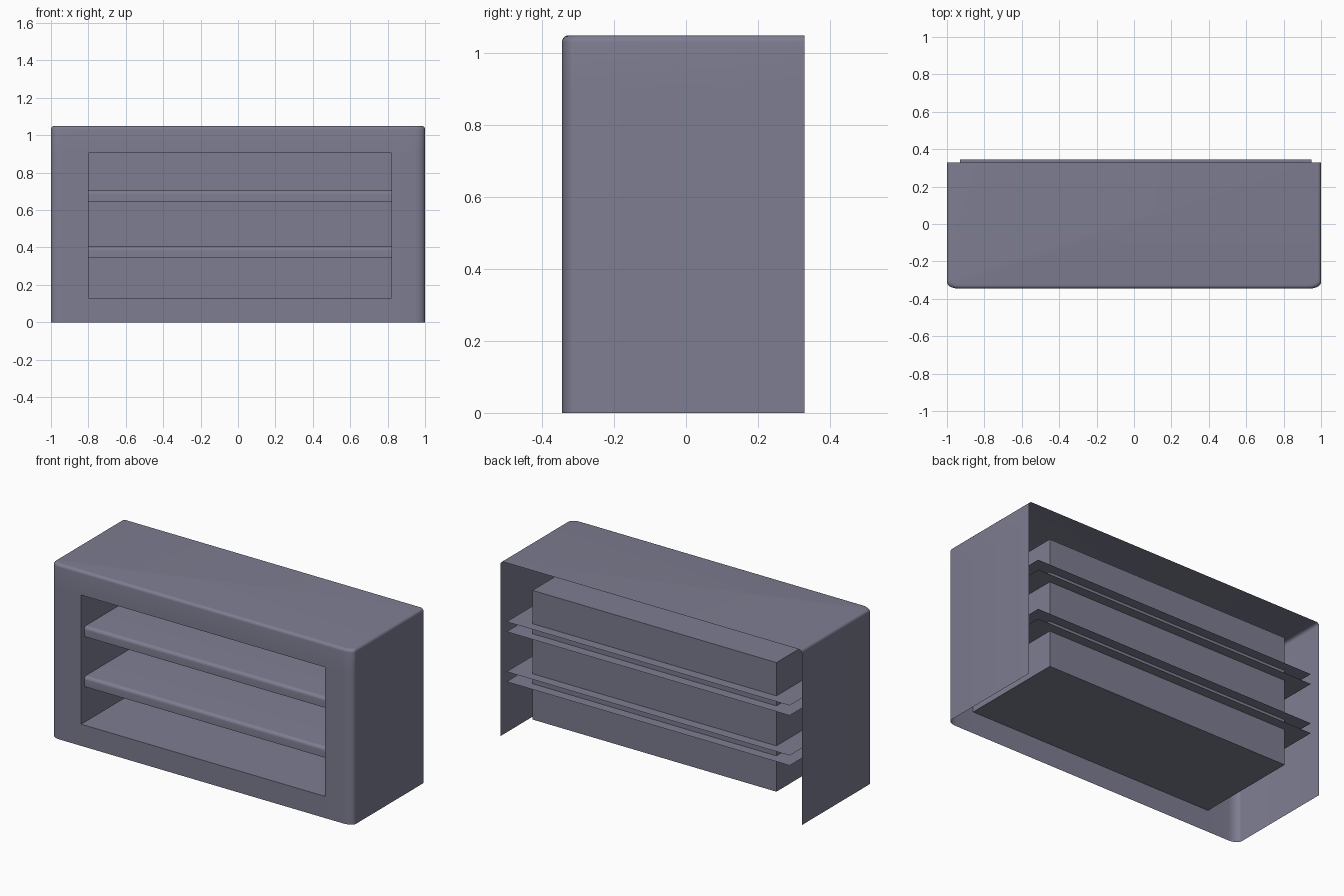
import bpy, bmesh
from math import sin, cos, pi

if "Cube" in bpy.data.objects:
    bpy.data.objects.remove(bpy.data.objects["Cube"])

paint = bpy.data.materials.new("slate grey paint")
paint.diffuse_color = (0.205, 0.205, 0.285, 1)
paint.use_nodes = True
paint.node_tree.nodes["Principled BSDF"].inputs["Base Color"].default_value = paint.diffuse_color

FRONT, BACK, TOP = -0.345, 0.33, 1.05
HOLE_X, HOLE_Z = (-0.81, 0.81), (0.13, 0.905)
HOLE_X = (-0.8, 0.82)


def make(name, verts, faces):
    mesh = bpy.data.meshes.new(name)
    mesh.from_pydata(verts, [], faces)
    mesh.materials.append(paint)
    ob = bpy.data.objects.new(name, mesh)
    bpy.context.collection.objects.link(ob)
    bpy.context.view_layer.objects.active = ob
    ob.select_set(True)
    bpy.ops.object.shade_smooth_by_angle(angle=0.6)
    ob.select_set(False)
    return ob


# cabinet shell: plan outline with rounded front corners, open back and bottom
RX, RY, N = 0.06, 0.035, 8
corner = [(-1 + RX * (1 - cos(a)), FRONT + RY * (1 - sin(a)))
          for a in (k * pi / 2 / N for k in range(N + 1))]
left = [(-1, BACK)] + corner
outline = left + [(HOLE_X[0], FRONT), (HOLE_X[1], FRONT)] + [(-x, y) for x, y in reversed(left)]
hole_col = len(left)

# rows go up the walls, then curl over the top edge
R = 0.018
rows = [(0, 0), (HOLE_Z[0], 0), (HOLE_Z[1], 0)]
rows += [(TOP - R + R * sin(a), R * (1 - cos(a))) for a in (k * pi / 10 for k in range(6))]
verts, faces = [], []
n = len(outline)
for z, d in rows:
    verts += [(x * (1 - d), BACK - (BACK - y) * (1 - d / (BACK - FRONT)), z) for x, y in outline]
for j in range(len(rows) - 1):
    for i in range(n - 1):
        if (i, j) != (hole_col, 1):          # leave the display opening
            a = j * n + i
            faces.append((a, a + 1, a + n + 1, a + n))
faces.append(tuple(range((len(rows) - 1) * n, len(rows) * n)))
make("cabinet_shell", verts, faces)

# recessed compartment lining, open at the front
x0, x1 = HOLE_X
z0, z1 = HOLE_Z
yb = 0.285
box = [(x, y, z) for y in (FRONT, yb) for x, z in ((x0, z0), (x1, z0), (x1, z1), (x0, z1))]
make("compartment_lining", box,
     [(4, 5, 6, 7), (0, 1, 5, 4), (1, 2, 6, 5), (2, 3, 7, 6), (3, 0, 4, 7)])


# shelves with a rounded upper front edge, open at ends and back
def shelf(name, bottom, top):
    r, yf, end = 0.02, -0.315, 0.345
    prof = [(end, bottom), (yf, bottom)]
    prof += [(yf + r * (1 - cos(a)), top - r + r * sin(a)) for a in (k * pi / 12 for k in range(7))]
    prof.append((end, top))
    m = len(prof)
    vs = [(x, y, z) for x in (-0.93, 0.95) for y, z in prof]
    make(name, vs, [(i, i + m, i + m + 1, i + 1) for i in range(m - 1)])


shelf("lower_shelf", 0.345, 0.405)
shelf("upper_shelf", 0.645, 0.705)
